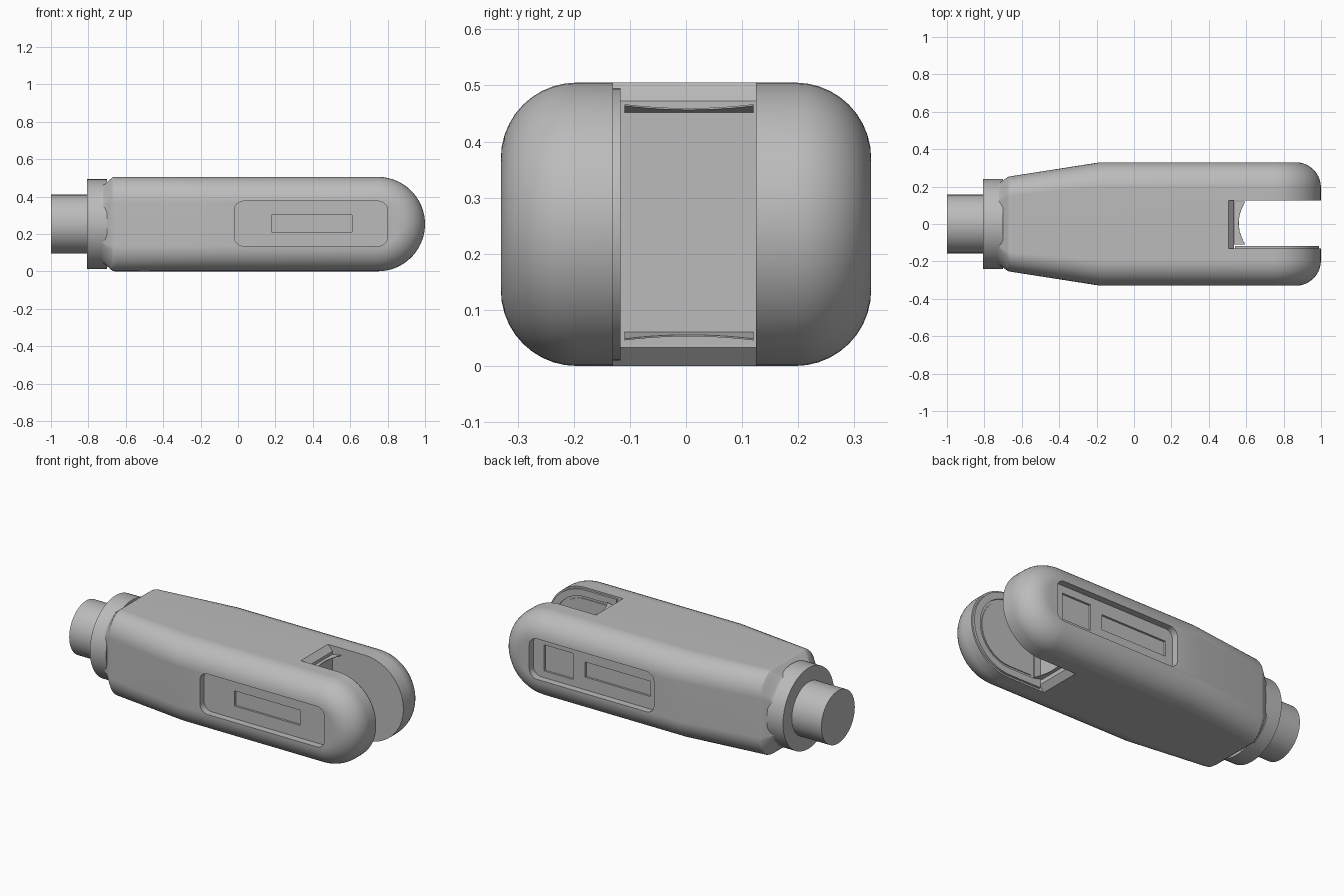
import bpy, bmesh, math
from mathutils import Vector

if "Cube" in bpy.data.objects:
    bpy.data.objects.remove(bpy.data.objects["Cube"])

H = 0.2525          # half height, also the radius of the rounded tip
W = 0.33            # half width
R = 0.135           # edge rounding
TIP = 1.0 - H       # centre of the tip arc
BACK = -0.66        # rear end of the main body

grey = bpy.data.materials.new("light_grey")
grey.use_nodes = True
grey.diffuse_color = (0.5, 0.5, 0.5, 1)
grey.node_tree.nodes["Principled BSDF"].inputs["Base Color"].default_value = (0.5, 0.5, 0.5, 1)


def finish(name, bm):
    bmesh.ops.recalc_face_normals(bm, faces=bm.faces)
    mesh = bpy.data.meshes.new(name)
    bm.to_mesh(mesh)
    bm.free()
    mesh.materials.append(grey)
    obj = bpy.data.objects.new(name, mesh)
    bpy.context.collection.objects.link(obj)
    return obj


def activate(obj):
    bpy.ops.object.select_all(action='DESELECT')
    obj.select_set(True)
    bpy.context.view_layer.objects.active = obj


def smooth(obj):
    activate(obj)
    bpy.ops.object.shade_smooth_by_angle(angle=math.radians(20))
    obj.modifiers.new("even_normals", 'WEIGHTED_NORMAL').keep_sharp = True


def prism(name, outline, y0, y1):
    """Extrude an x-z outline from y0 to y1."""
    bm = bmesh.new()
    face = bm.faces.new([bm.verts.new((x, y0, z)) for x, z in outline])
    new = bmesh.ops.extrude_face_region(bm, geom=[face])["geom"]
    bmesh.ops.translate(bm, vec=(0, y1 - y0, 0),
                        verts=[v for v in new if isinstance(v, bmesh.types.BMVert)])
    return finish(name, bm)


def cut(obj, cutter):
    mod = obj.modifiers.new("cut", 'BOOLEAN')
    mod.operation, mod.solver, mod.object = 'DIFFERENCE', 'EXACT', cutter
    activate(obj)
    bpy.ops.object.modifier_apply(modifier=mod.name)
    bpy.data.objects.remove(cutter)


def rounded_rect(x0, x1, z0, z1, r, steps=8):
    pts = []
    corners = [(x1 - r, z1 - r), (x0 + r, z1 - r), (x0 + r, z0 + r), (x1 - r, z0 + r)]
    for q, (cx, cz) in enumerate(corners):
        for k in range(steps + 1):
            a = math.pi / 2 * (q + k / steps)
            pts.append((cx + r * math.cos(a), cz + r * math.sin(a)))
    return pts


def rect(x0, x1, z0, z1):
    return [(x0, z0), (x1, z0), (x1, z1), (x0, z1)]


def tip_outline(inset, stations, segs=27):
    """Straight sides at the given stations, closed by the half-round tip."""
    r = H - inset
    top = [(x, H + r) for x in stations]
    arc = [(TIP + r * math.sin(math.pi * k / segs), H + r * math.cos(math.pi * k / segs))
           for k in range(segs + 1)]
    return top + arc + [(x, H - r) for x in reversed(stations)]


def taper(x):
    return 1.0 if x > -0.18 else 1 + (0.255 / W - 1) * (-0.18 - x) / (-0.18 - BACK)


# Main body: layers across the width, inset towards both sides
half = [(W - R + R * math.sin(a), R * (1 - math.cos(a)))
        for a in (math.pi / 2 * k / 10 for k in range(11))]
layers = [(-y, i) for y, i in reversed(half)] + half
bm = bmesh.new()
rows = []
for y, inset in layers:
    rows.append([bm.verts.new((x, y * taper(x), z))
                 for x, z in tip_outline(inset, (BACK, -0.18))])
n = len(rows[0])
for a, b in zip(rows, rows[1:]):
    for i in range(n):
        j = (i + 1) % n
        bm.faces.new((a[i], a[j], b[j], b[i]))
for row in (rows[0], rows[-1]):
    for i in range(n // 2 - 1):
        bm.faces.new((row[i], row[i + 1], row[n - 2 - i], row[n - 1 - i]))
body = finish("body", bm)

# Fork slot with sloped mouths
cut(body, prism("slot_cutter", [(0.49, 0.52), (0.535, 0.472), (0.535, 0.033), (0.49, -0.015),
                                (1.1, -0.015), (1.1, 0.52)], -0.13, 0.125))

# Side recesses, each with shallow pockets in its floor
FLOOR = W - 0.04
POCKET = FLOOR - 0.012
for side, pockets in ((-1, [rect(0.18, 0.61, 0.21, 0.30)]),
                      (1, [rect(0.54, 0.73, 0.175, 0.33), rect(0.03, 0.46, 0.21, 0.30)])):
    cut(body, prism("recess_cutter", rounded_rect(-0.02, 0.8, 0.135, 0.375, 0.05),
                    side * FLOOR, side * 0.4))
    for shape in pockets:
        cut(body, prism("pocket_cutter", shape, side * POCKET, side * (FLOOR + 0.01)))
smooth(body)

# Neck: blends the body end into the round collar
end = [(y * taper(BACK), H - i) for y, i in layers]
ring = [Vector((y, z)) for y, z in end] + [Vector((y, -z)) for y, z in reversed(end)]
bm = bmesh.new()
loops = []
for t in (0, 0.15, 0.4, 0.7, 0.9, 1):
    loop = []
    for p in ring:
        q = p.lerp(p.normalized() * 0.24, t * t * (3 - 2 * t))
        loop.append(bm.verts.new((BACK - 0.07 * t, q.x, H + q.y)))
    loops.append(loop)
for a, b in zip(loops, loops[1:]):
    for i in range(len(a)):
        j = (i + 1) % len(a)
        bm.faces.new((a[i], a[j], b[j], b[i]))
smooth(finish("neck", bm))


# Collar and stub shaft
def cylinder(name, radius, x0, x1):
    bpy.ops.mesh.primitive_cylinder_add(vertices=64, radius=radius, depth=x1 - x0,
                                        location=((x0 + x1) / 2, 0, H),
                                        rotation=(0, math.pi / 2, 0))
    obj = bpy.context.object
    obj.name = name
    obj.data.materials.append(grey)
    smooth(obj)


cylinder("collar", 0.24, -0.806, -0.70)
cylinder("stub_shaft", 0.157, -1.0, -0.80)

# Lining plate on the inner wall of the right prong, with a sunken middle
lining = prism("lining_plate", tip_outline(0.01, (0.54,)), -0.131, -0.117)
cut(lining, prism("lining_cutter", tip_outline(0.05, (0.58,)), -0.126, -0.10))
smooth(lining)
smooth(prism("lining_centre", tip_outline(0.065, (0.60,)), -0.13, -0.121))

# Flaring lips with hollowed edges at the slot floor
for name, z, rise in (("upper_lip", 0.452, 0.013), ("lower_lip", 0.06, -0.013)):
    bm = bmesh.new()
    us = [-1 + k / 8 for k in range(17)]
    thick = 0.003 if rise > 0 else -0.003
    for k in range(16):
        quad = []
        for u, back in ((us[k], 1), (us[k + 1], 1), (us[k + 1], 0), (us[k], 0)):
            x = 0.53 if back else 0.56 + 0.035 * u * u
            quad.append((x, 0.005 + 0.115 * u, z + rise * (x - 0.53) / 0.065))
        bm.faces.new([bm.verts.new(c) for c in quad])
    bmesh.ops.remove_doubles(bm, verts=bm.verts, dist=1e-5)
    lip = finish(name, bm)
    mod = lip.modifiers.new("thickness", 'SOLIDIFY')
    mod.thickness, mod.offset = abs(thick), 0
